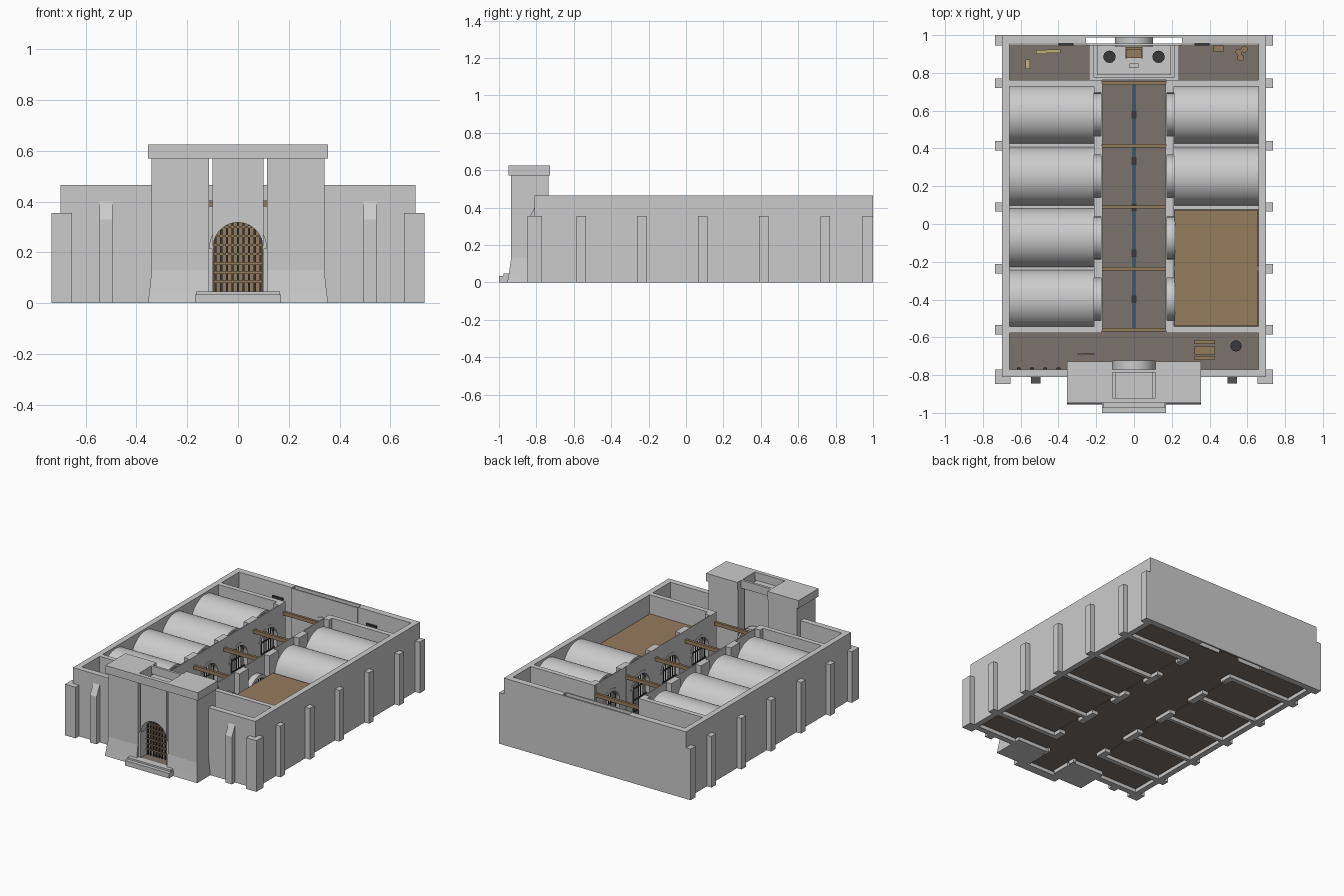
import bpy, bmesh, math
from mathutils import Vector

if "Cube" in bpy.data.objects:
    bpy.data.objects.remove(bpy.data.objects["Cube"])


def material(name, col):
    m = bpy.data.materials.new(name)
    m.diffuse_color = (*col, 1)
    m.use_nodes = True
    m.node_tree.nodes["Principled BSDF"].inputs["Base Color"].default_value = m.diffuse_color
    return m


WOOD = material("wood", (0.30, 0.20, 0.11))
FLOOR = material("floor_stone", (0.20, 0.17, 0.15))
IRON = material("iron", (0.04, 0.04, 0.045))
WATER = material("water", (0.05, 0.10, 0.13))
STRAW = material("straw", (0.55, 0.43, 0.20))


def finish(name, bm, mat=None, smooth=False):
    bmesh.ops.recalc_face_normals(bm, faces=bm.faces[:])
    me = bpy.data.meshes.new(name)
    bm.to_mesh(me)
    bm.free()
    ob = bpy.data.objects.new(name, me)
    bpy.context.collection.objects.link(ob)
    if mat:
        me.materials.append(mat)
    if smooth:
        bpy.ops.object.select_all(action='DESELECT')
        ob.select_set(True)
        bpy.context.view_layer.objects.active = ob
        bpy.ops.object.shade_smooth_by_angle(angle=math.radians(35))
    return ob


def prism(name, pts, axis, a, b, mat=None, smooth=False):
    """Extrude a 2D profile along an axis: x uses (y,z), y uses (x,z), z uses (x,y)."""
    def place(p, t):
        return {'x': (t, p[0], p[1]), 'y': (p[0], t, p[1]), 'z': (p[0], p[1], t)}[axis]
    bm = bmesh.new()
    lo = [bm.verts.new(place(p, a)) for p in pts]
    hi = [bm.verts.new(place(p, b)) for p in pts]
    n = len(pts)
    bm.faces.new(lo)
    bm.faces.new(hi[::-1])
    for i in range(n):
        bm.faces.new((lo[i], lo[(i + 1) % n], hi[(i + 1) % n], hi[i]))
    return finish(name, bm, mat, smooth)


def box(name, x0, x1, y0, y1, z0, z1, mat=None):
    return prism(name, [(x0, y0), (x1, y0), (x1, y1), (x0, y1)], 'z', z0, z1, mat)


def sides(name, x0, x1, *rest):
    """Box on the right and its mirror on the left."""
    box(name + "_right", x0, x1, *rest)
    box(name + "_left", -x1, -x0, *rest)


def arc(c, z, r, n=20):
    return [(c + r * math.cos(math.pi * i / n), z + r * math.sin(math.pi * i / n)) for i in range(n + 1)]


def ring(c, z, ro, ri, n=20):
    return arc(c, z, ro, n) + arc(c, z, ri, n)[::-1]


def arch_panel(c, half, z0, z1, r, spring):
    """Rectangle with an arched doorway cut up from its base."""
    return ([(c + half, z0), (c + half, z1), (c - half, z1), (c - half, z0), (c - r, z0)]
            + arc(c, spring, r)[::-1] + [(c + r, z0)])


def rod(name, x, y, z0, z1, r0, r1=None, mat=None, n=12):
    bm = bmesh.new()
    bmesh.ops.create_cone(bm, cap_ends=True, segments=n, radius1=r0, radius2=r0 if r1 is None else r1, depth=z1 - z0)
    bmesh.ops.translate(bm, verts=bm.verts, vec=Vector((x, y, (z0 + z1) / 2)))
    return finish(name, bm, mat, True)


F, H = 0.045, 0.465          # floor level, wall top
PIERS = [-0.56, -0.237, 0.09, 0.415, 0.745]
CELLS = [(a + b) / 2 for a, b in zip(PIERS, PIERS[1:])]

# outer walls
sides("side_wall", 0.66, 0.70, -0.81, 1.0, 0, H)
sides("front_wall", 0.115, 0.66, -0.81, -0.77, 0, H)
sides("back_wall", 0.255, 0.66, 0.955, 1.0, 0, H)
box("back_wall_outer_skin", -0.255, 0.255, 0.988, 1.0, 0, H)
prism("back_wall_inner_skin", arch_panel(0, 0.255, 0, H, 0.08, 0.23), 'y', 0.945, 0.955)
prism("back_niche_arch", ring(0, 0.23, 0.10, 0.08), 'y', 0.94, 0.988, None, True)

# buttresses
for y in PIERS:
    sides("side_buttress", 0.70, 0.735, y - 0.025, y + 0.025, 0, 0.355)
sides("front_corner_buttress", 0.655, 0.735, -0.848, -0.77, 0, 0.355)
sides("back_corner_buttress", 0.70, 0.735, 0.945, 1.0, 0, 0.355)
for s in (-1, 1):
    prism("front_buttress", [(-0.81, 0), (-0.845, 0), (-0.845, 0.33), (-0.81, 0.40)], 'x', s * 0.52 - 0.025, s * 0.52 + 0.025)

# floors and drain
box("front_hall_floor", -0.66, 0.66, -0.77, -0.575, F - 0.02, F, FLOOR)
box("back_hall_floor", -0.66, 0.66, 0.755, 0.95, F - 0.02, F, FLOOR)
box("corridor_floor", -0.21, 0.21, -0.575, 0.755, F - 0.02, F, FLOOR)
box("gate_passage_floor", -0.115, 0.115, -0.95, -0.77, F - 0.02, F, FLOOR)
box("drain", -0.010, 0.010, -0.55, 0.75, F, F + 0.003, WATER)
for i in range(5):
    box("drain_grate", -0.012, 0.012, CELLS[0] + i * 0.244 - 0.02, CELLS[0] + i * 0.244 + 0.02, F, F + 0.005, IRON)

# cross walls, partitions, piers
sides("front_cross_wall", 0.17, 0.66, -0.577, -0.543, 0, H)
sides("back_cross_wall", 0.17, 0.66, 0.728, 0.762, 0, H)
for y in PIERS[1:4]:
    sides("cell_partition", 0.21, 0.66, y - 0.012, y + 0.012, 0, 0.32)
for y in PIERS:
    sides("corridor_pier", 0.172, 0.213, max(y - 0.05, -0.577), min(y + 0.05, 0.762), 0, H)
    # ceiling tie beams over the corridor
    box("tie_beam", -0.175, 0.175, y - 0.009, y + 0.009, 0.38, 0.405, WOOD)

# cells: doorway arch, bars, floor, barrel vault
for i, c in enumerate(CELLS):
    for s in (-1, 1):
        prism("corridor_wall_face", arch_panel(c, 0.163, 0, H, 0.09, 0.26), 'x', s * 0.168, s * 0.175)
        prism("cell_arch", ring(c, 0.26, 0.112, 0.09), 'x', s * 0.166, s * 0.216, None, True)
        for k in (-1, 1):
            box("cell_jamb", min(s * .172, s * .213), max(s * .172, s * .213), c + min(k * .09, k * .113), c + max(k * .09, k * .113), 0, 0.26)
        for k in range(-3, 4):
            d = k * 0.025
            rod("cell_bar", s * 0.19, c + d, F, 0.26 + math.sqrt(0.09 ** 2 - d * d), 0.0035, None, IRON, 6)
        for z in (0.10, 0.18, 0.26):
            box("cell_crossbar", s * 0.19 - 0.003, s * 0.19 + 0.003, c - 0.09, c + 0.09, z - 0.004, z + 0.004, IRON)
        x0, x1 = sorted((s * 0.213, s * 0.66))
        box("cell_floor", x0, x1, c - 0.15, c + 0.15, F - 0.02, F, FLOOR)
        if s < 0 or i > 1:
            prism("cell_vault", ring(c, 0.295, 0.157, 0.143, 28), 'x', x0, x1, None, True)
box("timber_ceiling", 0.215, 0.655, -0.54, 0.075, 0.32, 0.335, WOOD)

# gatehouse towers with battered bases
for s in (-1, 1):
    bm = bmesh.new()
    rings = []
    for z, w, yf in ((0, 0.355, -0.955), (0.04, 0.350, -0.948), (0.13, 0.34, -0.935), (0.57, 0.34, -0.935)):
        rings.append([bm.verts.new((s * x, y, z)) for x, y in ((0.115, yf), (w, yf), (w, -0.735), (0.115, -0.735))])
    for a, b in zip(rings, rings[1:]):
        for k in range(4):
            bm.faces.new((a[k], a[(k + 1) % 4], b[(k + 1) % 4], b[k]))
    bm.faces.new(rings[0])
    bm.faces.new(rings[-1])
    finish("gate_tower", bm)
sides("gate_cap", 0.115, 0.355, -0.948, -0.728, 0.57, 0.625)
box("gate_cap_front", -0.115, 0.115, -0.948, -0.92, 0.57, 0.625)
box("gate_cap_rear", -0.115, 0.115, -0.787, -0.77, 0.57, 0.625)
prism("gate_arch_block", [(-0.1, 0.22), (-0.1, 0.57), (0.1, 0.57), (0.1, 0.22)] + arc(0, 0.22, 0.098)[1:-1], 'y', -0.925, -0.787)
sides("gate_jamb", 0.1, 0.115, -0.925, -0.787, 0, 0.215)
prism("inner_gate_arch", ring(0, 0.22, 0.113, 0.098), 'y', -0.77, -0.722, None, True)
sides("inner_gate_jamb", 0.098, 0.115, -0.77, -0.722, 0, 0.22)
box("gate_step_lower", -0.17, 0.17, -1.0, -0.94, 0, 0.035)
box("gate_step_upper", -0.165, 0.165, -0.975, -0.93, 0.035, 0.047)

# wooden gate and portcullis
prism("gate_door", [(-0.098, F)] + arc(0, 0.22, 0.098)[::-1] + [(0.098, F)], 'y', -0.80, -0.79, WOOD)
for k in range(-4, 5):
    d = k * 0.022
    top = 0.22 + math.sqrt(0.098 ** 2 - d * d)
    box("portcullis_bar", d - 0.004, d + 0.004, -0.866, -0.858, F, top, IRON)
for k in range(7):
    z = 0.085 + k * 0.036
    w = 0.098 if z < 0.22 else math.sqrt(0.098 ** 2 - (z - 0.22) ** 2)
    box("portcullis_rail", -w, w, -0.868, -0.856, z - 0.004, z + 0.004, WOOD)


def brazier(x, y, z, r):
    rod("brazier_stem", x, y, z, z + 0.06, 0.008, 0.006, IRON)
    rod("brazier_bowl", x, y, z + 0.055, z + 0.085, r * 0.5, r, IRON)
    for k in range(3):
        a = k * math.tau / 3
        rod("brazier_foot", x + r * 0.7 * math.cos(a), y + r * 0.7 * math.sin(a), z, z + 0.06, 0.004, None, IRON, 6)


# dais with seat, desk and braziers
for i, (w, y) in enumerate(((0.238, 0.763), (0.215, 0.775), (0.195, 0.79))):
    box("dais_step", -w, w, y, 0.945, F, F + 0.012 * (i + 1))
D = F + 0.036
box("seat", -0.04, 0.04, 0.88, 0.935, D, D + 0.05, WOOD)
box("seat_back", -0.045, 0.045, 0.925, 0.937, D, D + 0.16, WOOD)
sides("seat_arm", 0.036, 0.046, 0.875, 0.93, D, D + 0.075, WOOD)
box("offering_block", -0.025, 0.025, 0.825, 0.85, D, D + 0.04)
brazier(-0.13, 0.885, D, 0.033)
brazier(0.13, 0.885, D, 0.033)

# back hall furnishings
for x0, x1, y0, y1 in ((-0.52, -0.46, 0.90, 0.92), (-0.46, -0.39, 0.905, 0.925), (-0.575, -0.55, 0.82, 0.87)):
    box("straw_bedding", x0, x1, y0, y1, F, F + 0.015, STRAW)
for x, y in ((0.585, 0.925), (0.555, 0.91), (0.565, 0.88)):
    rod("bucket", x, y, F, F + 0.05, 0.016, 0.018, WOOD)
box("crate", 0.42, 0.475, 0.91, 0.945, F, F + 0.05, WOOD)
sides("wall_rack", 0.32, 0.40, 0.945, 0.955, 0.36, 0.375, IRON)

# front hall table, benches, fire stand and post
box("table_top", 0.32, 0.43, -0.69, -0.645, 0.11, 0.12, WOOD)
for x in (0.33, 0.42):
    box("table_leg", x - 0.005, x + 0.005, -0.68, -0.655, F, 0.11, WOOD)
for y in (-0.71, -0.625):
    box("bench", 0.32, 0.43, y - 0.010, y + 0.010, F, 0.085, WOOD)
brazier(0.54, -0.645, F, 0.03)
rod("winch_post", -0.28, -0.69, F, 0.16, 0.006, None, WOOD)
box("winch_handle", -0.30, -0.21, -0.694, -0.686, 0.145, 0.155, WOOD)
for k in range(4):
    box("weapon_rack_bar", -0.62 + k * 0.07, -0.60 + k * 0.07, -0.77, -0.76, 0.12, 0.30, IRON)
